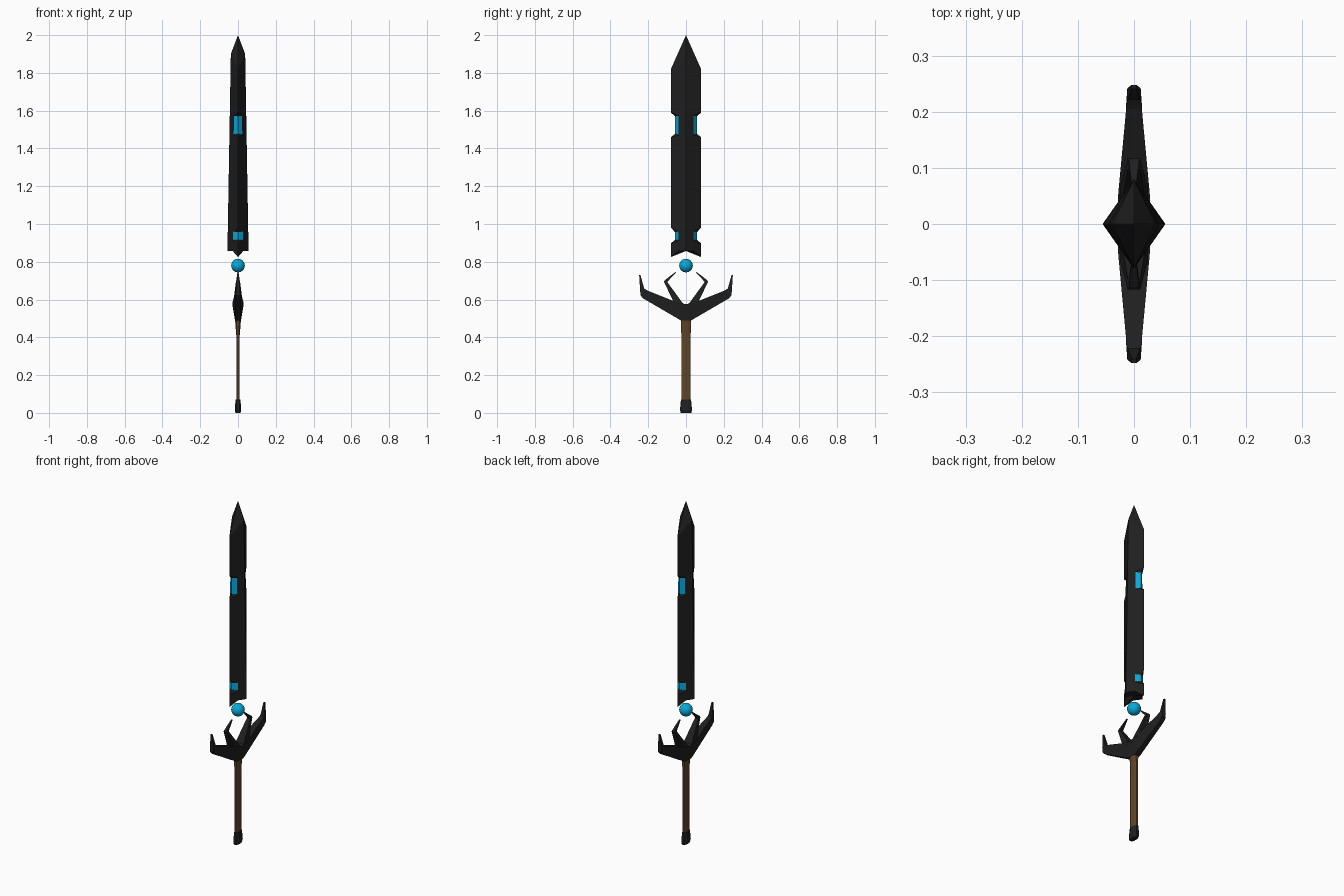
import bpy, bmesh, math
from mathutils import Vector

if "Cube" in bpy.data.objects:
    bpy.data.objects.remove(bpy.data.objects["Cube"])


def material(name, rgb):
    m = bpy.data.materials.new(name)
    m.diffuse_color = (*rgb, 1)
    m.use_nodes = True
    m.node_tree.nodes["Principled BSDF"].inputs["Base Color"].default_value = m.diffuse_color
    return m


BLACK = material("black_metal", (0.014, 0.014, 0.014))
BLUE = material("blue_glow", (0.003, 0.40, 0.70))
BROWN = material("brown_grip", (0.12, 0.06, 0.02))


def loft(name, rings, mats, cap_start=True, cap_end=True, tint=None):
    """Skin a list of equal-length point rings; tint(row, col) picks a material."""
    bm = bmesh.new()
    vs = [[bm.verts.new(p) for p in r] for r in rings]
    n = len(rings[0])
    for i in range(len(vs) - 1):
        for j in range(n):
            k = (j + 1) % n
            f = bm.faces.new((vs[i][j], vs[i][k], vs[i + 1][k], vs[i + 1][j]))
            f.material_index = tint(i, j) if tint else 0
    for ring, cap in ((vs[0], cap_start), (vs[-1], cap_end)):
        if cap is True:
            bm.faces.new(ring)
        elif cap:  # fan to a point
            c = bm.verts.new(cap)
            for j in range(n):
                bm.faces.new((ring[j], ring[(j + 1) % n], c))
    bmesh.ops.recalc_face_normals(bm, faces=bm.faces)
    me = bpy.data.meshes.new(name)
    bm.to_mesh(me)
    bm.free()
    for m in mats:
        me.materials.append(m)
    ob = bpy.data.objects.new(name, me)
    bpy.context.collection.objects.link(ob)
    return ob


# Blade: diamond section; rows give heights of ridge, bevel, edge and the edge reach
rows = [
    (0.857, 0.857, 0.825, 0.08),
    (0.91, 0.91, 0.897, 0.08),
    (0.915, 0.914, 0.917, 0.058),
    (0.958, 0.96, 0.957, 0.058),
    (0.97, 0.965, 0.98, 0.08),
    (1.465, 1.47, 1.46, 0.08),
    (1.475, 1.473, 1.477, 0.058),
    (1.57, 1.572, 1.57, 0.058),
    (1.58, 1.575, 1.59, 0.08),
    (1.90, 1.86, 1.82, 0.08),
]


def ridge_x(z):
    return 0.056 - 0.018 * (z - 0.857) / 1.043


def blade_ring(zr, zb, ze, ye):
    r, b = ridge_x(zr), ridge_x(zb) / 2
    return [(r, 0, zr), (b, 0.04, zb), (0, ye, ze), (-b, 0.04, zb),
            (-r, 0, zr), (-b, -0.04, zb), (0, -ye, ze), (b, -0.04, zb)]


loft("blade", [blade_ring(*r) for r in rows], [BLACK, BLUE],
     cap_start=(0, 0, 0.857), cap_end=(0, 0, 2.0),
     tint=lambda i, j: int(i in (2, 6) and j in (1, 2, 5, 6)))


# Guard: each section is a lower and an upper (y, z, half thickness)
def guard_part(name, sections, cap_start):
    rings = [[(-a[2], a[0], a[1]), (a[2], a[0], a[1]),
              (b[2], b[0], b[1]), (-b[2], b[0], b[1])] for a, b in sections]
    ob = loft(name, rings, [BLACK], cap_start=cap_start)
    ob.modifiers.new("mirror", 'MIRROR').use_axis = (False, True, False)


guard_part("guard_arms", [
    ((0, 0.49, 0.016), (0, 0.575, 0.03)),
    ((0.028, 0.49, 0.016), (0.055, 0.588, 0.028)),
    ((0.225, 0.605, 0.012), (0.205, 0.648, 0.014)),
    ((0.241, 0.622, 0.012), (0.213, 0.653, 0.014)),
    ((0.243, 0.65, 0.011), (0.222, 0.66, 0.011)),
    ((0.248, 0.73, 0.004), (0.241, 0.73, 0.004))], False)
guard_part("guard_claws", [
    ((0.06, 0.575, 0.026), (0.002, 0.56, 0.028)),
    ((0.117, 0.695, 0.011), (0.097, 0.69, 0.011)),
    ((0.112, 0.703, 0.009), (0.098, 0.695, 0.009)),
    ((0.057, 0.745, 0.003), (0.053, 0.742, 0.003))], True)


# Grip and pommel: flattened octagons
def octagon(hx, hy, z):
    return [(x * hx, y * hy, z) for x, y in
            ((1, -.5), (1, .5), (.5, 1), (-.5, 1), (-1, .5), (-1, -.5), (-.5, -1), (.5, -1))]


loft("grip", [octagon(0.009, 0.025, 0.06), octagon(0.009, 0.025, 0.41),
              octagon(0.016, 0.026, 0.495)], [BROWN])
loft("pommel", [octagon(0.013, 0.028, 0), octagon(0.017, 0.032, 0.015),
                octagon(0.013, 0.027, 0.07)], [BLACK])

# Floating orb
bpy.ops.mesh.primitive_uv_sphere_add(segments=32, ring_count=16, radius=0.036,
                                     location=(0, 0, 0.78))
orb = bpy.context.object
orb.name = "orb"
orb.data.materials.append(BLUE)
bpy.ops.object.shade_smooth()
